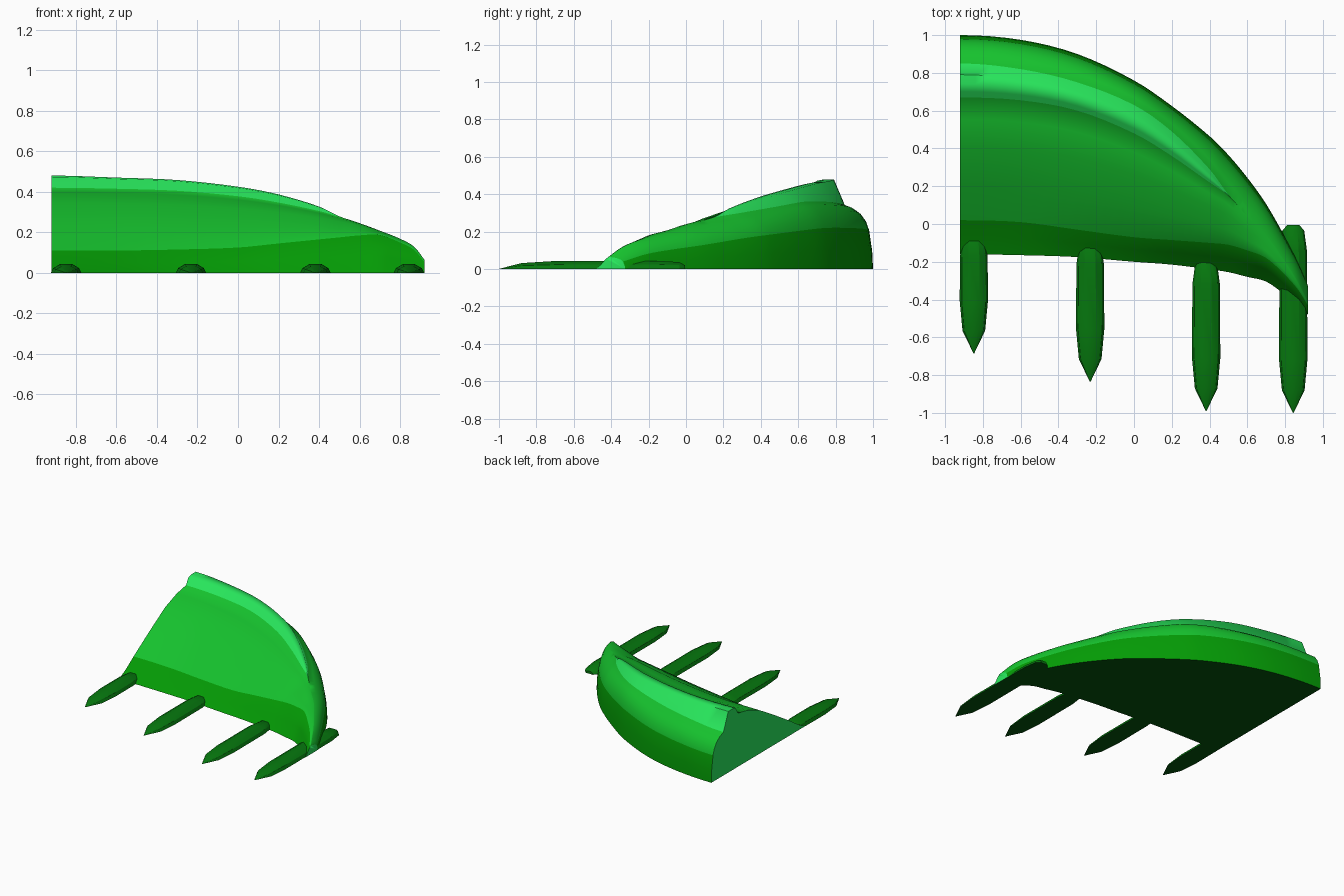
import bpy, bmesh, math

if "Cube" in bpy.data.objects:
    bpy.data.objects.remove(bpy.data.objects["Cube"])

def lin(c):
    return tuple(((v / 255 + 0.055) / 1.055) ** 2.4 if v > 10 else v / 255 / 12.92 for v in c) + (1,)

def material(name, rgb):
    m = bpy.data.materials.new(name)
    m.diffuse_color = lin(rgb)
    m.use_nodes = True
    m.node_tree.nodes["Principled BSDF"].inputs["Base Color"].default_value = m.diffuse_color
    return m

MID = material("mid green", (22, 195, 46))
DARK = material("dark green", (4, 155, 5))
LIGHT = material("light green", (40, 231, 92))
SPIKE = material("spike green", (6, 120, 14))
DEEP = material("deep green", (2, 82, 10))

# Body cross-sections at fixed x:
# x, front y, band y, band z, ridge front y, base z, ridge top z, ridge back y, base z, back y
STATIONS = [
    (-.92, -.16, .02, .11, .67, .42, .48, .85, .34, 1.0),
    (-.60, -.165, .01, .11, .655, .415, .47, .82, .352, .975),
    (-.30, -.175, -.03, .115, .60, .405, .458, .75, .36, .90),
    (.00, -.20, -.07, .125, .48, .378, .425, .63, .36, .76),
    (.20, -.215, -.085, .145, .36, .347, .387, .49, .335, .625),
    (.40, -.24, -.10, .165, .22, .305, .327, .29, .30, .465),
    (.50, -.255, -.11, .175, .15, .277, .279, .155, .277, .365),
    (.60, -.28, -.14, .185, .04, .245, .245, .04, .245, .245),
    (.70, -.305, -.18, .187, -.06, .208, .208, -.06, .208, .105),
    (.80, -.375, -.27, .15, -.20, .168, .168, -.20, .168, -.07),
    (.87, -.43, -.35, .113, -.31, .128, .128, -.31, .128, -.205),
    (.92, -.48, -.43, .053, -.41, .065, .065, -.41, .065, -.325)]

def smooth_rows(rows, n):
    out = []
    for i in range(len(rows) - 1):
        a, b, c, d = (rows[max(i - 1, 0)], rows[i], rows[i + 1], rows[min(i + 2, len(rows) - 1)])
        for k in range(n):
            t = k / n
            row = []
            for j in range(len(b)):
                h = c[0] - b[0]
                m0 = (c[j] - a[j]) / (c[0] - a[0]) * h
                m1 = (d[j] - b[j]) / (d[0] - b[0]) * h
                if i == 0:
                    m0 = 0
                row.append((2*t**3 - 3*t*t + 1) * b[j] + (t**3 - 2*t*t + t) * m0
                           + (3*t*t - 2*t**3) * c[j] + (t**3 - t*t) * m1)
            row[0] = b[0] + (c[0] - b[0]) * t
            out.append(row)
    return out + [list(rows[-1])]

def section(r):
    x, yi, yb, zb, y0, z0, zt, y1, z1, yo = r
    y1, zt = max(y1, y0 + .0005), max(zt, z0)
    pts = [(yi, 0), (yi + .5 * (yb - yi), .45 * zb), (yb, zb)]                  # front band
    pts += [(yb + f * (y0 - yb), zb + g * (z0 - zb))
            for f, g in ((.3, .39), (.6, .76), (.82, .93), (1, 1))]             # main slope
    w = y1 - y0
    pts += [(y0 + .17 * w, zt - .12 * (zt - z0)), (y0 + .4 * w, zt), (y0 + .67 * w, zt), (y1, z1)]  # ridge
    pts += [(y1 + f * (yo - y1), z1 * g)
            for f, g in ((.3, .95), (.55, .87), (.75, .75), (.86, .61), (.97, .28), (1, 0))]  # rim
    return [(x, y, z) for y, z in pts]

def finish(bm, name, mats, angle):
    bmesh.ops.recalc_face_normals(bm, faces=bm.faces)
    me = bpy.data.meshes.new(name)
    bm.to_mesh(me)
    bm.free()
    ob = bpy.data.objects.new(name, me)
    bpy.context.collection.objects.link(ob)
    for m in mats:
        me.materials.append(m)
    bpy.ops.object.select_all(action='DESELECT')
    ob.select_set(True)
    bpy.context.view_layer.objects.active = ob
    bpy.ops.object.shade_smooth_by_angle(angle=math.radians(angle))
    return ob

def loft(bm, rings, index):
    """Skin open sections, closing the underside and both ends (segment -1)."""
    vs = [[bm.verts.new(p) for p in ring] for ring in rings]
    n = len(rings[0])
    for i, (a, b) in enumerate(zip(vs, vs[1:])):
        for j in range(n):
            f = bm.faces.new((a[j], a[(j + 1) % n], b[(j + 1) % n], b[j]))
            f.material_index = index(i, j)
    for ring in (vs[0], vs[-1]):
        bm.faces.new(ring).material_index = index(0, -1)

# Curved body: dark lower bands, mid green slopes, light ridge and cut ends, deep underside
def body_colour(i, j):
    if j == 16:
        return 3
    if j == -1 or (6 <= j <= 9 and i < 24):
        return 2
    return 1 if j < 2 or j >= 14 else 0

bm = bmesh.new()
loft(bm, [section(r) for r in smooth_rows(STATIONS, 4)], body_colour)
finish(bm, "curved_body", (MID, DARK, LIGHT, DEEP), 66)

# Flat-bottomed spikes along the front edge, with deep green undersides
def spike_colour(i, j):
    return 1 if j == 5 else 0

def spike(name, x, back, tip):
    stations = ((back, .032, .02), (back - .03, .058, .037), (back - .14, .073, .044),
                (tip + .28, .075, .042), (tip + .12, .06, .032), (tip, .002, .001))
    prof = ((-1, 0), (-.85, .55), (-.4, 1), (.4, 1), (.85, .55), (1, 0))
    b = bmesh.new()
    loft(b, [[(x + u * w, y, v * h) for u, v in prof] for y, w, h in stations], spike_colour)
    finish(b, name, (SPIKE, DEEP), 30)

for i, (x, back, tip) in enumerate(((-.848, -.03, -.685), (-.232, -.075, -.835),
                                    (.382, -.18, -.99), (.843, -.005, -1.0))):
    spike(f"spike_{i + 1}", x, back, tip)
